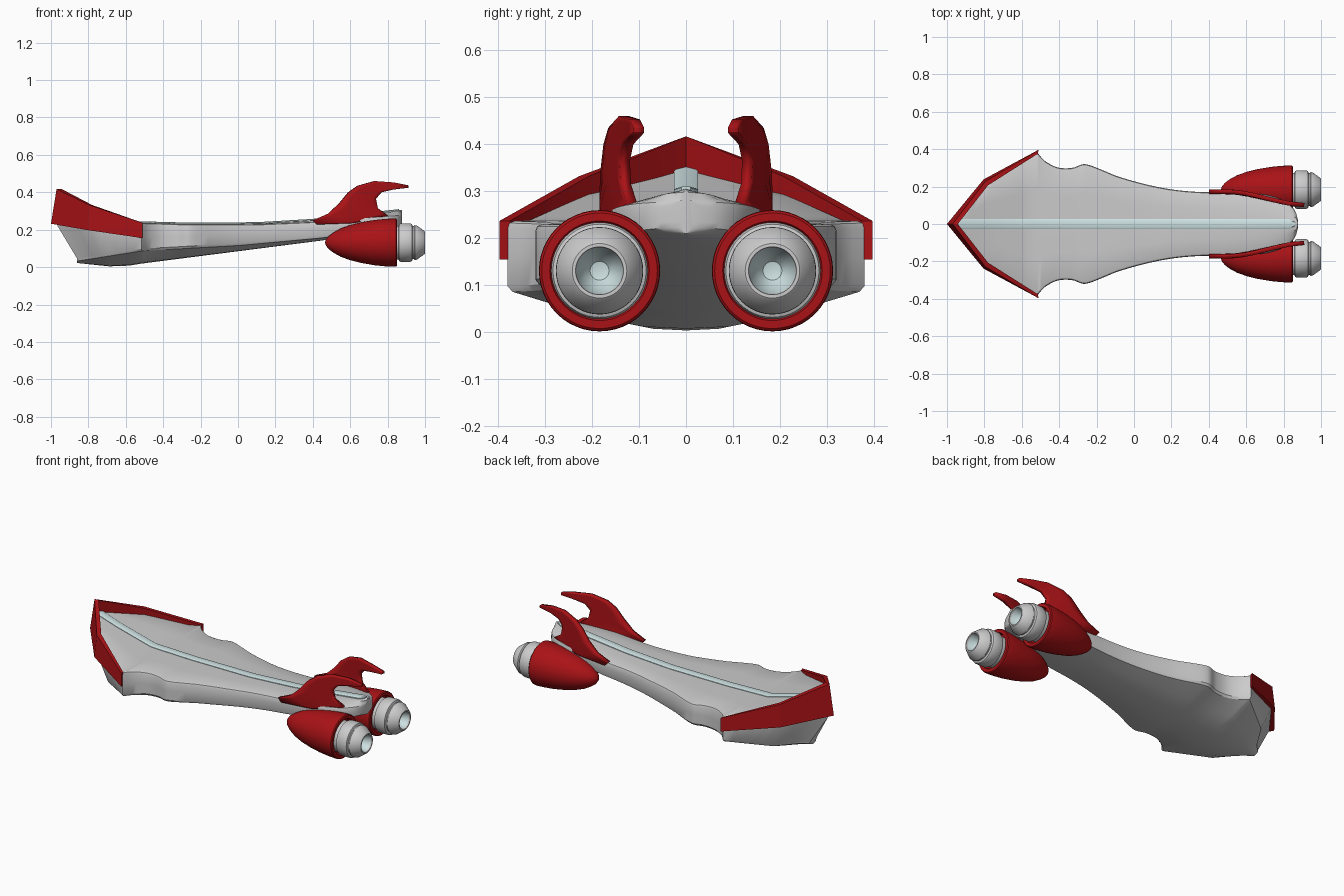
import bpy, bmesh
from math import sin, cos, pi, radians

if "Cube" in bpy.data.objects:
    bpy.data.objects.remove(bpy.data.objects["Cube"])


def mat(name, c):
    m = bpy.data.materials.new(name)
    m.diffuse_color = (*c, 1)
    m.use_nodes = True
    m.node_tree.nodes["Principled BSDF"].inputs["Base Color"].default_value = m.diffuse_color
    return m


RED = mat("red_paint", (0.40, 0.006, 0.008))
ICE = mat("pale_blue", (0.62, 0.76, 0.77))


def grid(name, rows, material=None, closed=True, caps=False, angle=30):
    """Skin consecutive rows of points into one object."""
    bm = bmesh.new()
    vs = [[bm.verts.new(p) for p in r] for r in rows]
    n = len(rows[0])
    for a, b in zip(vs, vs[1:]):
        for i in range(n if closed else n - 1):
            j = (i + 1) % n
            bm.faces.new((a[i], a[j], b[j], b[i]))
    if caps:
        bm.faces.new(vs[0])
        bm.faces.new(vs[-1])
    bmesh.ops.remove_doubles(bm, verts=bm.verts, dist=1e-4)
    bmesh.ops.recalc_face_normals(bm, faces=bm.faces)
    me = bpy.data.meshes.new(name)
    bm.to_mesh(me)
    bm.free()
    o = bpy.data.objects.new(name, me)
    bpy.context.collection.objects.link(o)
    if material:
        me.materials.append(material)
    bpy.ops.object.select_all(action='DESELECT')
    o.select_set(True)
    bpy.context.view_layer.objects.active = o
    bpy.ops.object.shade_smooth_by_angle(angle=radians(angle))
    return o


def mirror_y(o):
    o.modifiers.new("mirror", 'MIRROR').use_axis = (False, True, False)


def lerp(pts, x):
    if x <= pts[0][0]:
        return pts[0][1]
    for (a, p), (b, q) in zip(pts, pts[1:]):
        if x <= b:
            return p + (q - p) * (x - a) / (b - a)
    return pts[-1][1]


def smooth(pts, x):
    """Cubic interpolation through the points."""
    def slope(i):
        a, b = pts[max(i - 1, 0)], pts[min(i + 1, len(pts) - 1)]
        return (b[1] - a[1]) / (b[0] - a[0])
    for i in range(len(pts) - 1):
        (a, p), (b, q) = pts[i], pts[i + 1]
        if x <= b:
            h = b - a
            t = max((x - a) / h, 0)
            return (p * (1 + 2 * t) * (1 - t) ** 2 + slope(i) * h * t * (1 - t) ** 2
                    + q * t * t * (3 - 2 * t) + slope(i + 1) * h * t * t * (t - 1))
    return pts[-1][1]


# Hull guide curves along x
BOW = [(-.965, 0), (-.8, .213), (-.515, .38)]
BODY = [(-.515, .38), (-.48, .34), (-.41, .303), (-.33, .30), (-.26, .32), (-.08, .252),
        (.13, .197), (.3, .174), (.5, .168), (.68, .16), (.78, .135), (.84, .098), (.868, .055), (.878, .012)]
DECK = [(-.965, .352), (-.8, .30), (-.57, .24), (-.3, .233), (.1, .234), (.4, .252), (.878, .306)]
CAMBER = [(-.5, .002), (.1, .005), (.5, .012), (.878, .024)]
KNUCKLE = [(-.965, .22), (-.51, .16), (.1, .18), (.878, .25)]
CHINE = [(-.965, .035), (-.515, .088), (0, .117), (.47, .16), (.878, .225)]
KEEL = [(-.965, .022), (-.74, .004), (-.6, .008), (.47, .145), (.8, .195), (.878, .21)]


def hull_ring(x):
    w = lerp(BOW, x) if x < -.515 else smooth(BODY, x)
    xl = x if x > -.515 else -.515 + (x + .515) * .345 / .45
    wl = max(w, .03) if x < -.6 else w
    zc, zch, zk = lerp(DECK, x), lerp(CHINE, x), lerp(KEEL, x)
    ze = zc - lerp(CAMBER, x)
    r = min(.014, w * .4)
    half = [(x, w * .5, zc - (zc - ze) * .35), (x, w - r, ze), (x, w - r * .3, ze - r * .3), (x, w, ze - r),
            (x, w, lerp(KNUCKLE, x)), (xl, wl, zch + .01), (xl, wl * .97, zch - .002),
            (xl, wl * .6, zk + (zch - zk) * .36), (xl, wl * .28, zk + (zch - zk) * .06)]
    return ([(x, 0, zc)] + half + [(xl, 0, zk)] + [(a, -b, c) for a, b, c in reversed(half)])


xs = [-.965, -.91, -.855, -.8, -.74, -.68, -.6, -.57, -.515]
xs += [-.51 + .016 * i for i in range(18)] + [-.22 + .06 * i for i in range(16)]
xs += [.72, .75, .78, .81, .83, .85, .86, .868, .874, .878]
grid("hull", [hull_ring(x) for x in xs], caps=True, angle=32)

# Pale spine strip along the deck
spine = []
for x in [-.952, -.8, -.57, -.3, .1, .4, .83, .85, .862]:
    z, w = lerp(DECK, x), .026 if x < .84 else .026 - (x - .83) * .5
    spine.append([(x, -w, z - .02), (x, -w, z + .003), (x, -w * .8, z + .006),
                  (x, w * .8, z + .006), (x, w, z + .003), (x, w, z - .02)])
grid("spine_strip", spine, ICE, caps=True)

# Red bow guard: outer bottom, outer top, inner top, inner bottom
side = [[(-.51, .397, .155), (-.51, .397, .237), (-.515, .375, .237), (-.515, .375, .155)],
        [(-.805, .238, .198), (-.795, .228, .332), (-.78, .207, .332), (-.785, .21, .198)]]
tip = [(-1, 0, .232), (-.97, 0, .417), (-.942, 0, .417), (-.955, 0, .232)]
guard = side + [tip] + [[(x, -y, z) for x, y, z in r] for r in reversed(side)]
grid("bow_guard", guard, RED, caps=True, angle=20)

# Tail fins, bending inward toward the stern
lead = [(.40, .25), (.48, .285), (.54, .34), (.59, .40), (.64, .435), (.73, .46), (.83, .453), (.91, .437)]
trail = [(.42, .23), (.62, .235), (.80, .275), (.745, .315), (.735, .365), (.765, .40), (.83, .415), (.91, .424)]


def fin_point(a, b, t):
    x, z = a[0] + (b[0] - a[0]) * t, a[1] + (b[1] - a[1]) * t
    s = min(max((x - .5) / .42, 0), 1)
    return (x, .173 - .072 * s * s * (3 - 2 * s), z)


fin = grid("tail_fin", [[fin_point(a, b, i / 6) for i in range(7)] for a, b in zip(lead, trail)],
           RED, closed=False)
s = fin.modifiers.new("thickness", 'SOLIDIFY')
s.thickness, s.offset = .023, 0
mirror_y(fin)


# Engines: profiles of (x, radius) spun about the pod axis
def lathe(name, prof, material=None, n=48):
    rows = [[(x, .184 + r * cos(2 * pi * i / n), .131 + r * sin(2 * pi * i / n)) for i in range(n)]
            for x, r in prof]
    mirror_y(grid(name, rows, material))


lathe("engine_pod", [(.465, 0), (.47, .016), (.485, .035), (.51, .054), (.55, .076), (.6, .094), (.66, .109),
                     (.73, .121), (.79, .127), (.835, .129), (.845, .128), (.85, .123), (.85, .106),
                     (.845, .103), (.82, .1), (.82, 0)], RED)
lathe("engine_nozzle", [(.82, .09), (.858, .09), (.862, .099), (.87, .103), (.92, .103), (.93, .099), (.934, .088),
                        (.94, .088), (.945, .093), (.955, .092), (.997, .062), (1, .058), (1, .051), (.99, .049)])
lathe("engine_glow", [(.992, .05), (.97, .044), (.945, .032), (.93, .02), (.925, 0)], ICE)
